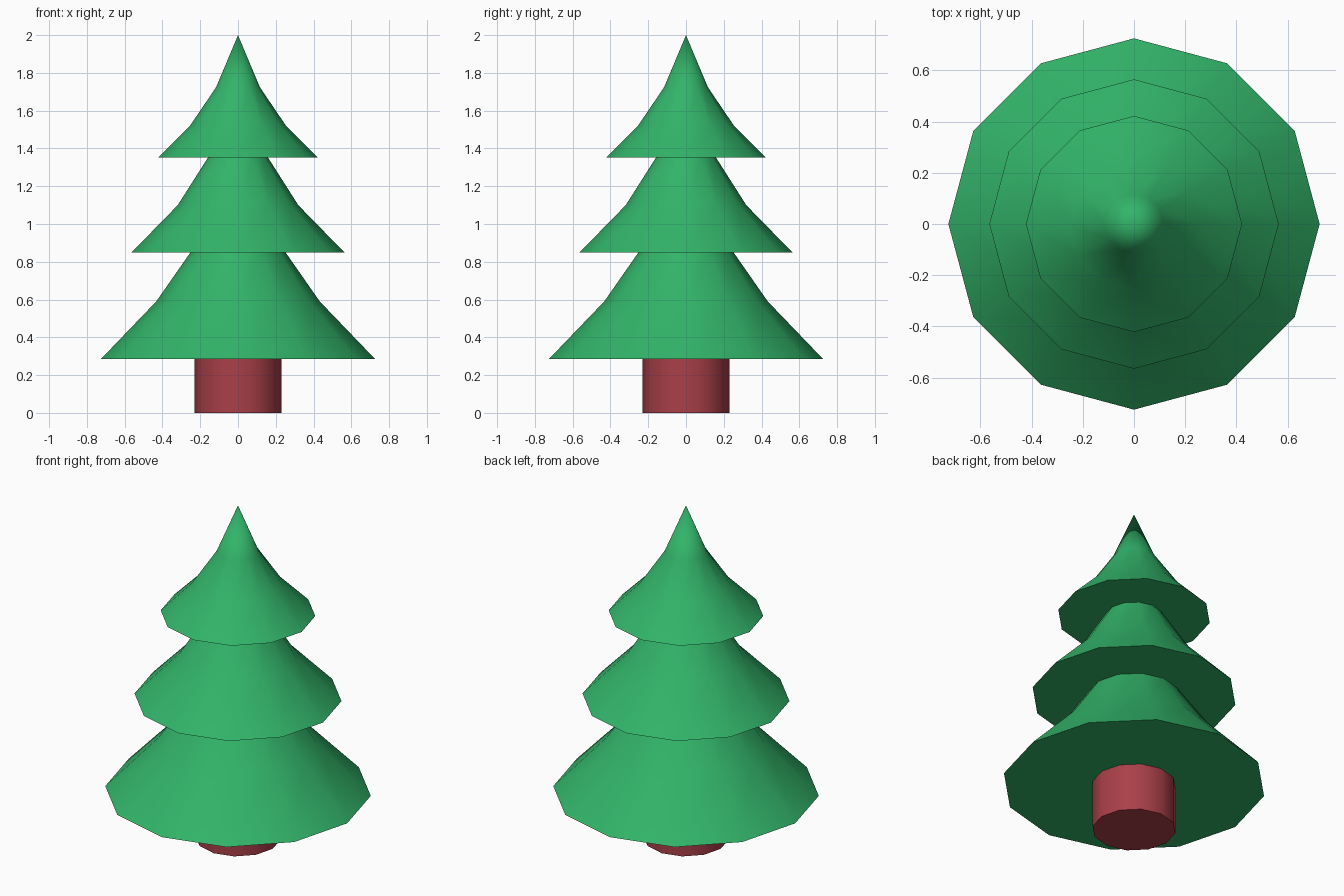
import bpy, bmesh, math

if "Cube" in bpy.data.objects:
    bpy.data.objects.remove(bpy.data.objects["Cube"])

SIDES = 12


def material(name, color):
    m = bpy.data.materials.new(name)
    m.diffuse_color = (*color, 1.0)
    m.use_nodes = True
    m.node_tree.nodes["Principled BSDF"].inputs["Base Color"].default_value = m.diffuse_color
    return m


def lathe(name, profile, mat):
    """Revolve (radius, height) points around z; radius 0 makes a pole."""
    bm = bmesh.new()
    rings = []
    for r, z in profile:
        if r == 0:
            rings.append([bm.verts.new((0, 0, z))] * SIDES)
        else:
            rings.append([bm.verts.new((r * math.cos(2 * math.pi * i / SIDES),
                                        r * math.sin(2 * math.pi * i / SIDES), z))
                          for i in range(SIDES)])
    for low, high in zip(rings, rings[1:]):
        for i in range(SIDES):
            j = (i + 1) % SIDES
            corners = dict.fromkeys((low[i], low[j], high[j], high[i]))
            bm.faces.new(list(corners))
    bmesh.ops.recalc_face_normals(bm, faces=bm.faces)
    mesh = bpy.data.meshes.new(name)
    bm.to_mesh(mesh)
    bm.free()
    mesh.materials.append(mat)
    obj = bpy.data.objects.new(name, mesh)
    bpy.context.collection.objects.link(obj)
    bpy.ops.object.select_all(action='DESELECT')
    obj.select_set(True)
    bpy.context.view_layer.objects.active = obj
    bpy.ops.object.shade_smooth_by_angle(angle=math.radians(40))
    return obj


green = material("leaf green", (0.032, 0.456, 0.141))
red = material("bark red", (0.40, 0.05, 0.065))

# Trunk with a closed foot, running up to the lowest branches
lathe("trunk", [(0, 0), (0.23, 0), (0.23, 0.286)], red)

# Three flared tiers with flat undersides, in one continuous skin
lathe("foliage", [
    (0.23, 0.286), (0.725, 0.286), (0.433, 0.59), (0.253, 0.848),   # bottom tier
    (0.565, 0.848), (0.319, 1.10), (0.158, 1.353),                  # middle tier
    (0.422, 1.353), (0.253, 1.522), (0.116, 1.724), (0, 2.0),       # top tier
], green)
